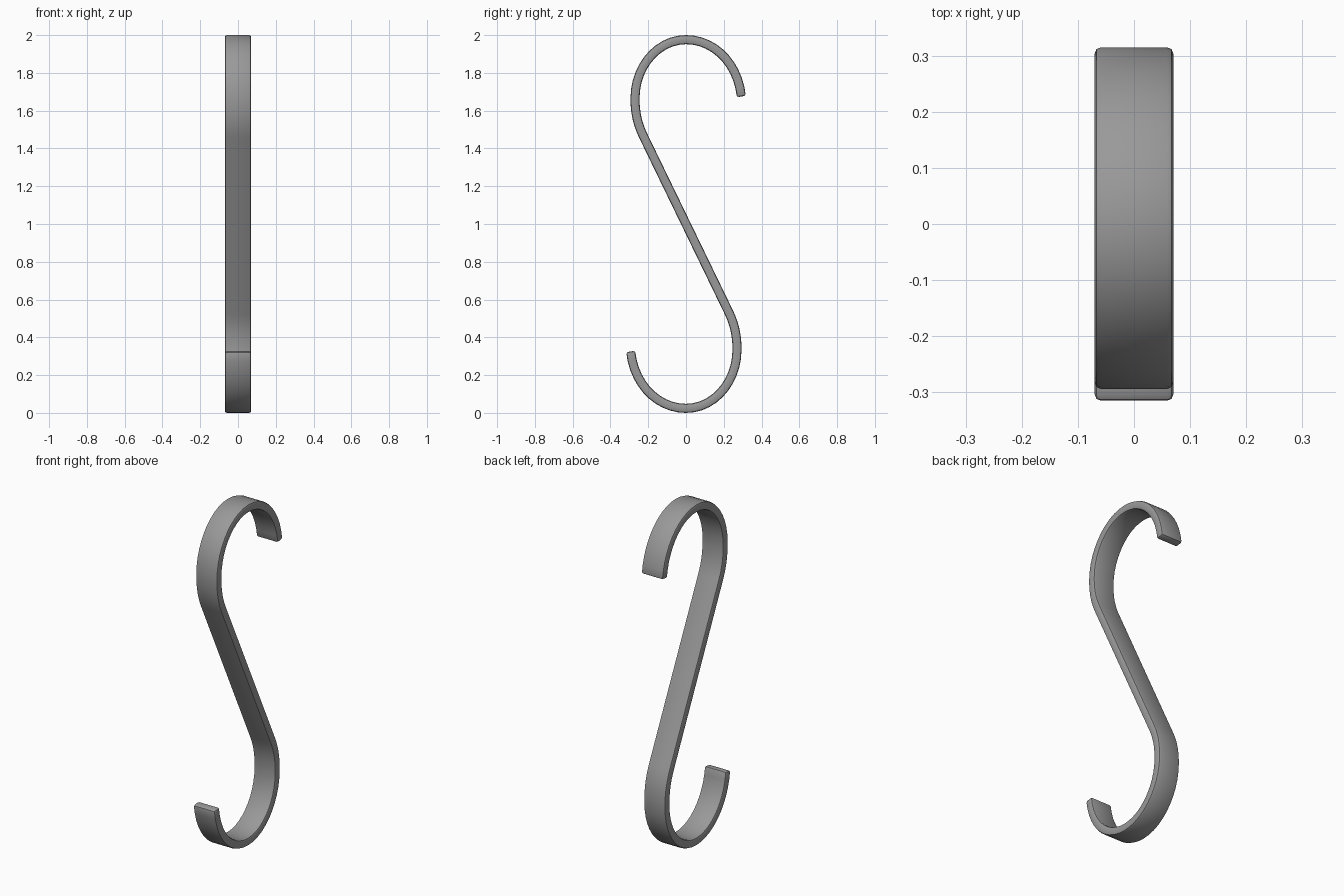
import bpy
import bmesh
from mathutils import Vector
from mathutils.geometry import interpolate_bezier

cube = bpy.data.objects.get("Cube")
if cube:
    bpy.data.objects.remove(cube, do_unlink=True)

WIDTH, THICK, STEPS = 0.14, 0.048, 12

steel = bpy.data.materials.new("grey steel")
steel.use_nodes = True
colour = (0.32, 0.32, 0.32, 1)
steel.diffuse_color = colour
steel.node_tree.nodes["Principled BSDF"].inputs["Base Color"].default_value = colour

# Centre line of the upper hook in (y, z): point, handle, handle, point
curves = [
    ((0.293, 1.675), (0.275, 1.85), (0.15, 1.976), (0, 1.976)),
    ((0, 1.976), (-0.15, 1.976), (-0.27, 1.835), (-0.27, 1.665)),
    ((-0.27, 1.665), (-0.27, 1.59), (-0.257, 1.53), (-0.225, 1.464)),
]
upper = []
for curve in curves:
    pts = interpolate_bezier(*[Vector((0, y, z)) for y, z in curve], STEPS)
    upper += pts if not upper else pts[1:]

# Lower hook is the upper one turned half way round the middle
path = upper + [Vector((0, -p.y, 2 - p.z)) for p in reversed(upper)]

# Sweep a rectangular strip along the path
bm = bmesh.new()
rings = []
for i, p in enumerate(path):
    a = (p - path[max(i - 1, 0)]).normalized()
    b = (path[min(i + 1, len(path) - 1)] - p).normalized()
    tangent = (a + b).normalized()
    normal = Vector((0, -tangent.z, tangent.y)) * THICK / 2
    side = Vector((WIDTH / 2, 0, 0))
    rings.append([bm.verts.new(p + side * s + normal * n)
                  for s, n in ((1, 1), (-1, 1), (-1, -1), (1, -1))])
for r, q in zip(rings, rings[1:]):
    for k in range(4):
        j = (k + 1) % 4
        bm.faces.new((r[k], r[j], q[j], q[k]))
bm.faces.new(rings[0])
bm.faces.new(rings[-1])
bmesh.ops.recalc_face_normals(bm, faces=bm.faces)

# Soften the long edges and the tips
sharp = [e for e in bm.edges if e.calc_face_angle() > 1]
bmesh.ops.bevel(bm, geom=sharp, offset=0.011, segments=2, profile=0.5,
                affect='EDGES', clamp_overlap=True)

mesh = bpy.data.meshes.new("s_hook")
bm.to_mesh(mesh)
bm.free()
mesh.materials.append(steel)
hook = bpy.data.objects.new("s_hook", mesh)
bpy.context.collection.objects.link(hook)
bpy.context.view_layer.objects.active = hook
hook.select_set(True)
bpy.ops.object.shade_smooth_by_angle(angle=0.6)
